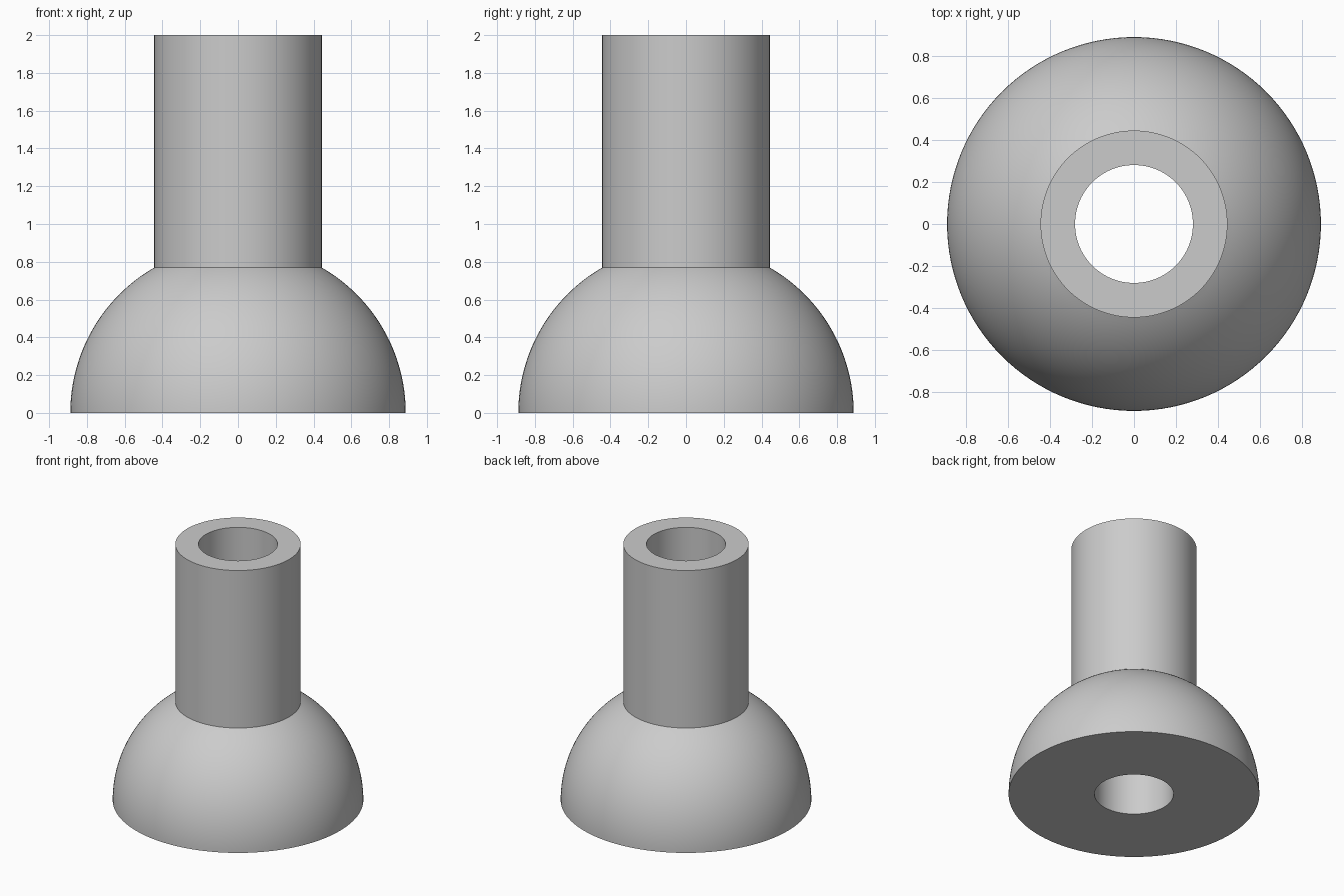
import bpy
import bmesh
from math import asin, cos, sin, pi, radians

cube = bpy.data.objects.get("Cube")
if cube:
    bpy.data.objects.remove(cube, do_unlink=True)

DOME_R, TUBE_R, BORE_R, HEIGHT = 0.888, 0.444, 0.28, 2.0
SEGMENTS, DOME_STEPS = 128, 32

# Plain grey material
grey = bpy.data.materials.new("light grey")
grey.use_nodes = True
colour = (0.6, 0.6, 0.6, 1)
grey.diffuse_color = colour
grey.node_tree.nodes["Principled BSDF"].inputs["Base Color"].default_value = colour

# Half section: dome arc up to the tube, tube wall, then down the bore
joint = pi / 2 - asin(TUBE_R / DOME_R)
angles = [joint * i / DOME_STEPS for i in range(DOME_STEPS + 1)]
profile = [(DOME_R * cos(a), DOME_R * sin(a)) for a in angles]
profile += [(TUBE_R, HEIGHT), (BORE_R, HEIGHT), (BORE_R, 0)]

# Revolve the closed section into one hollow solid
bm = bmesh.new()
verts = [bm.verts.new((r, 0, z)) for r, z in profile]
edges = [bm.edges.new((v, verts[(i + 1) % len(verts)])) for i, v in enumerate(verts)]
bmesh.ops.spin(bm, geom=verts + edges, cent=(0, 0, 0), axis=(0, 0, 1),
               angle=2 * pi, steps=SEGMENTS, use_merge=False)
bmesh.ops.remove_doubles(bm, verts=bm.verts, dist=0.0001)
bmesh.ops.recalc_face_normals(bm, faces=bm.faces)
mesh = bpy.data.meshes.new("domed_tube")
bm.to_mesh(mesh)
bm.free()
mesh.materials.append(grey)

body = bpy.data.objects.new("domed_tube", mesh)
bpy.context.collection.objects.link(body)

# Smooth walls with crisp rims
bpy.ops.object.select_all(action="DESELECT")
body.select_set(True)
bpy.context.view_layer.objects.active = body
bpy.ops.object.shade_smooth_by_angle(angle=radians(25))
